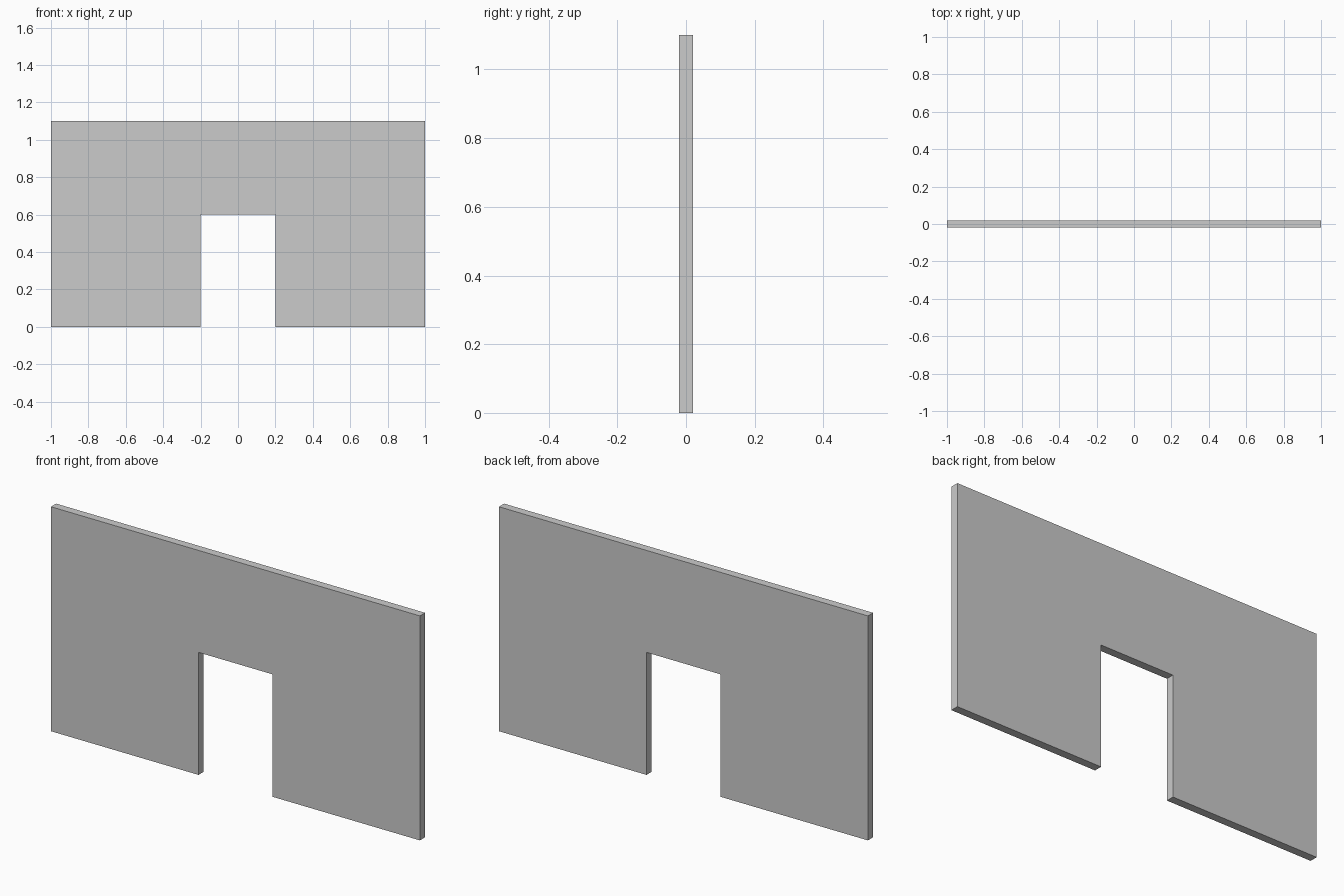
import bpy
import bmesh

if "Cube" in bpy.data.objects:
    bpy.data.objects.remove(bpy.data.objects["Cube"])

WIDTH, HEIGHT, THICK = 2.0, 1.1, 0.04
DOOR_WIDTH, DOOR_HEIGHT = 0.4, 0.6

# Wall outline with the doorway notch: right half, then mirrored to the left
w, d = WIDTH / 2, DOOR_WIDTH / 2
right = [(d, DOOR_HEIGHT), (d, 0), (w, 0), (w, HEIGHT)]
outline = right + [(-x, z) for x, z in reversed(right)]

# Wall panel: outline face extruded through its thickness
bm = bmesh.new()
face = bm.faces.new([bm.verts.new((x, -THICK / 2, z)) for x, z in outline])
extruded = bmesh.ops.extrude_face_region(bm, geom=[face], use_keep_orig=True)
moved = [g for g in extruded["geom"] if isinstance(g, bmesh.types.BMVert)]
bmesh.ops.translate(bm, vec=(0, THICK, 0), verts=moved)
bmesh.ops.recalc_face_normals(bm, faces=bm.faces)

mesh = bpy.data.meshes.new("wall_with_doorway")
bm.to_mesh(mesh)
bm.free()
wall = bpy.data.objects.new("wall_with_doorway", mesh)
bpy.context.collection.objects.link(wall)
